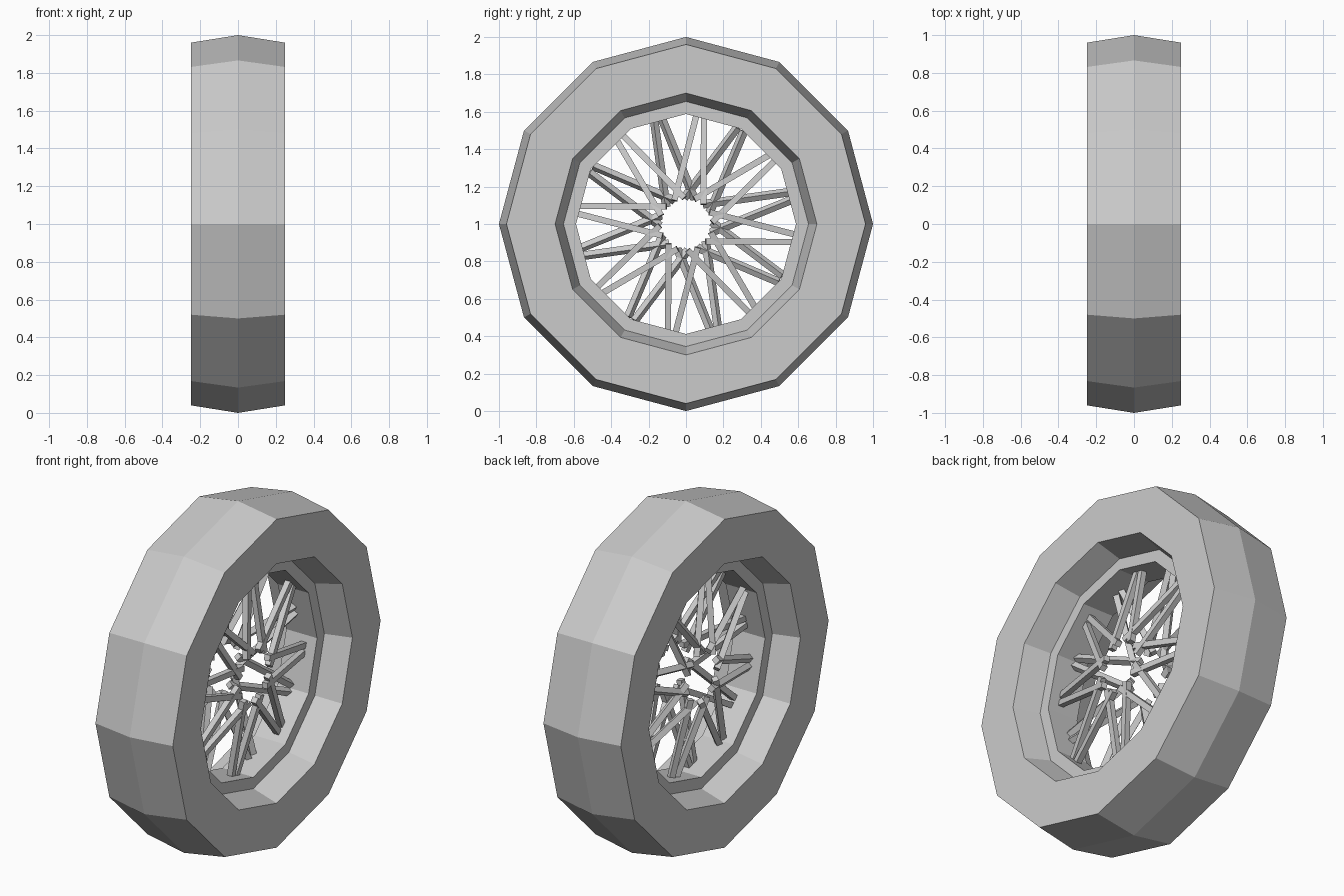
import bpy, bmesh
from math import sin, cos, pi, radians
from mathutils import Vector, Matrix

if "Cube" in bpy.data.objects:
    bpy.data.objects.remove(bpy.data.objects["Cube"])

SIDES = 12
CENTRE = Vector((0, 0, 1))


def polar(x, r, a):
    # point around the axle, which runs along x
    return CENTRE + Vector((x, r * cos(a), r * sin(a)))


def finish(bm, name):
    bmesh.ops.recalc_face_normals(bm, faces=bm.faces)
    me = bpy.data.meshes.new(name)
    bm.to_mesh(me)
    bm.free()
    ob = bpy.data.objects.new(name, me)
    bpy.context.collection.objects.link(ob)
    return ob


def lathe(bm, profile):
    # sweep a closed (x, radius) profile round the axle
    rings = [[bm.verts.new(polar(x, r, 2 * pi * i / SIDES)) for x, r in profile]
             for i in range(SIDES)]
    n = len(profile)
    for i in range(SIDES):
        a, b = rings[i], rings[(i + 1) % SIDES]
        for j in range(n):
            k = (j + 1) % n
            bm.faces.new((a[j], a[k], b[k], b[j]))


def bar(bm, p, q, width, roll):
    # square bar from p to q, with one face turned toward the axle direction
    d = (q - p).normalized()
    u = Vector((1, 0, 0))
    u = (u - d * u.dot(d)).normalized()
    v = d.cross(u)
    rot = Matrix((u, v, d)).transposed().to_4x4()
    m = (Matrix.Translation((p + q) / 2) @ rot @ Matrix.Rotation(roll, 4, 'Z')
         @ Matrix.Diagonal((width, width, (q - p).length, 1)))
    bmesh.ops.create_cube(bm, size=1, matrix=m)


# tyre with ridged tread, and stepped rim inside it
bm = bmesh.new()
half = [(0.25, 0.96), (0.25, 0.70), (0.10, 0.655), (0.10, 0.588)]
lathe(bm, [(0, 1.0)] + half + [(-x, r) for x, r in reversed(half)])
finish(bm, "tyre_and_rim")

# spokes: V pairs, alternating between the two ends of the axle
bm = bmesh.new()
for i in range(16):
    mid = radians(82.5 + 22.5 * i)
    side = 1 if i % 2 == 0 else -1
    for s in (-1, 1):
        inner = polar(0.10 * side, 0.14, mid + s * radians(34))
        outer = polar(0.02 * side, 0.585, mid + s * radians(2))
        bar(bm, inner, outer, 0.033, 0 if side > 0 else radians(35))
finish(bm, "spokes")
